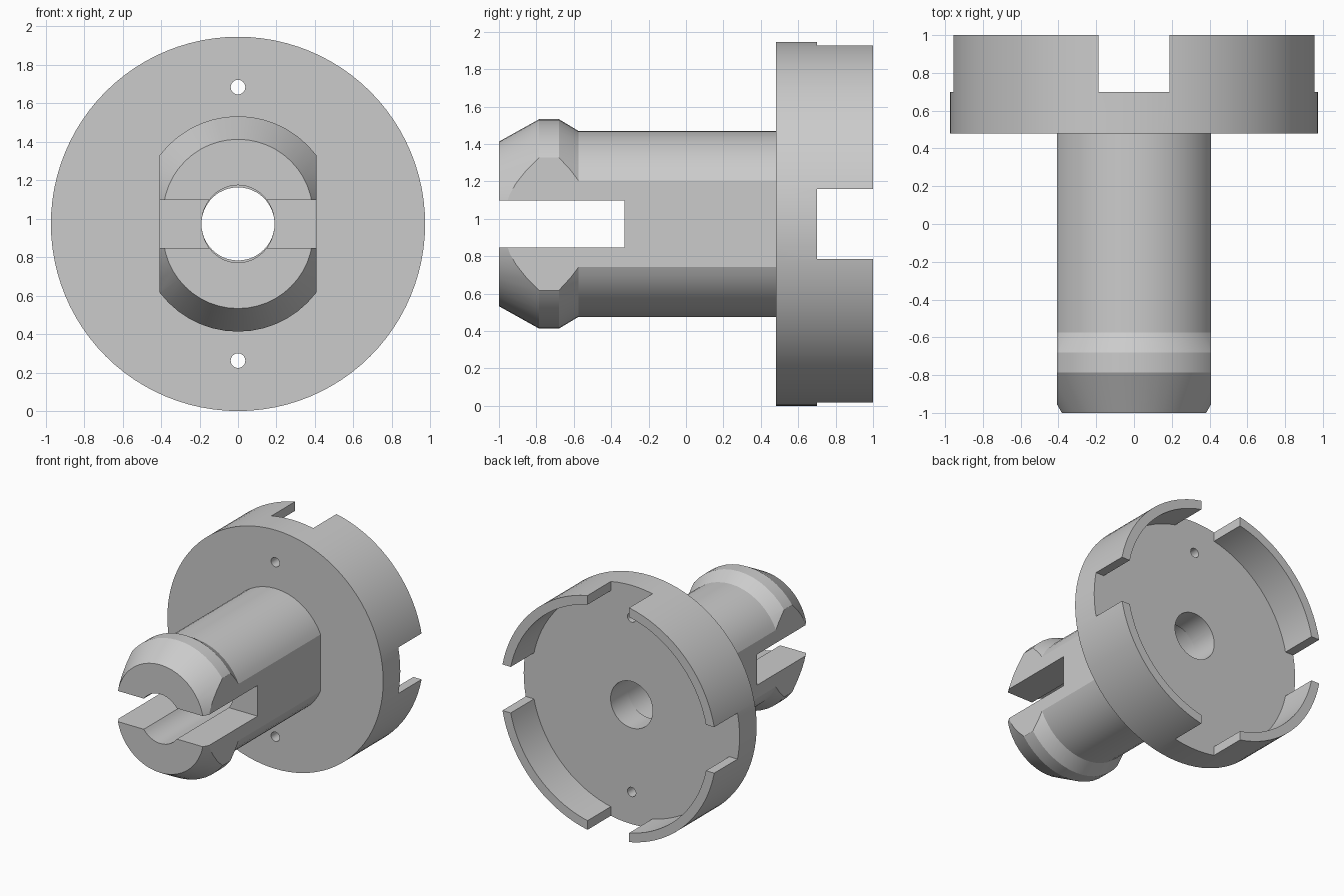
import bpy, bmesh, math
from mathutils import Matrix

CZ = 0.973            # height of the main axis
FLAT = 0.408          # half width between the plug flats
SPLIT = 0.05          # offset of each plug half from the axis

if "Cube" in bpy.data.objects:
    bpy.data.objects.remove(bpy.data.objects["Cube"], do_unlink=True)

grey = bpy.data.materials.new("plain grey")
grey.use_nodes = True
grey.diffuse_color = (0.6, 0.6, 0.6, 1)
grey.node_tree.nodes["Principled BSDF"].inputs["Base Color"].default_value = (0.6, 0.6, 0.6, 1)


def finish(name, bm):
    bmesh.ops.recalc_face_normals(bm, faces=bm.faces)
    mesh = bpy.data.meshes.new(name)
    bm.to_mesh(mesh)
    bm.free()
    mesh.materials.append(grey)
    ob = bpy.data.objects.new(name, mesh)
    bpy.context.collection.objects.link(ob)
    return ob


def cylinder(name, radius, y0, y1, z=CZ, segments=96, stretch=1.0):
    bm = bmesh.new()
    bmesh.ops.create_cone(bm, cap_ends=True, segments=segments, radius1=radius,
                          radius2=radius, depth=y1 - y0)
    place = (Matrix.Translation((0, (y0 + y1) / 2, z)) @ Matrix.Diagonal((1, 1, stretch, 1))
             @ Matrix.Rotation(math.pi / 2, 4, "X"))
    bmesh.ops.transform(bm, matrix=place, verts=bm.verts)
    return finish(name, bm)


def box(name, width, y0, y1, height):
    bm = bmesh.new()
    bmesh.ops.create_cube(bm, size=1)
    place = Matrix.Translation((0, (y0 + y1) / 2, CZ)) @ Matrix.Diagonal((width, y1 - y0, height, 1))
    bmesh.ops.transform(bm, matrix=place, verts=bm.verts)
    return finish(name, bm)


def cut(ob, cutter, operation="DIFFERENCE"):
    cutter.hide_render = True
    mod = ob.modifiers.new("cut", "BOOLEAN")
    mod.operation = operation
    mod.solver = "EXACT"
    mod.object = cutter
    bpy.context.view_layer.objects.active = ob
    bpy.ops.object.modifier_apply(modifier=mod.name)
    bpy.data.objects.remove(cutter, do_unlink=True)


def smooth(ob):
    bpy.ops.object.select_all(action="DESELECT")
    ob.select_set(True)
    bpy.context.view_layer.objects.active = ob
    bpy.ops.object.shade_smooth_by_angle(angle=math.radians(22))


# Round flange with a recessed back, four rim notches and pin holes
flange = cylinder("flange", 0.973, 0.48, 1.0)
cut(flange, cylinder("recess", 0.9, 0.70, 1.2))
cut(flange, box("side_notches", 3, 0.70, 1.2, 0.375))
cut(flange, box("upright_notches", 0.375, 0.70, 1.2, 3))
cut(flange, cylinder("flange_bore", 0.19, 0.3, 1.2, segments=48))
for side in (-1, 1):
    cut(flange, cylinder("pin_hole", 0.038, 0.3, 1.2, z=CZ + side * 0.711, segments=24))
smooth(flange)

# Plug lofted through rings made of two half circles set apart
profile = [(-1.0, 0.39), (-0.785, 0.51), (-0.68, 0.51), (-0.575, 0.447), (0.5, 0.447)]
STEPS = 24
bm = bmesh.new()
rings = []
for y, r in profile:
    ring = []
    for half in (0, 1):
        for i in range(STEPS + 1):
            a = math.pi * (half + i / STEPS)
            shift = SPLIT if half == 0 else -SPLIT
            ring.append(bm.verts.new((r * math.cos(a), y, CZ + shift + r * math.sin(a))))
    rings.append(ring)
for lower, upper in zip(rings, rings[1:]):
    for i in range(len(lower)):
        j = (i + 1) % len(lower)
        bm.faces.new((lower[i], lower[j], upper[j], upper[i]))
bm.faces.new(rings[0])
bm.faces.new(rings[-1])
plug = finish("split_plug", bm)

# Side flats, cross slot and bore of the plug
cut(plug, box("flats", 2 * FLAT, -1.5, 1.5, 3), "INTERSECT")
cut(plug, box("slot", 3, -1.5, -0.33, 0.25))
cut(plug, cylinder("plug_bore", 0.19, -1.5, 1.5, segments=48, stretch=1.06))
smooth(plug)
